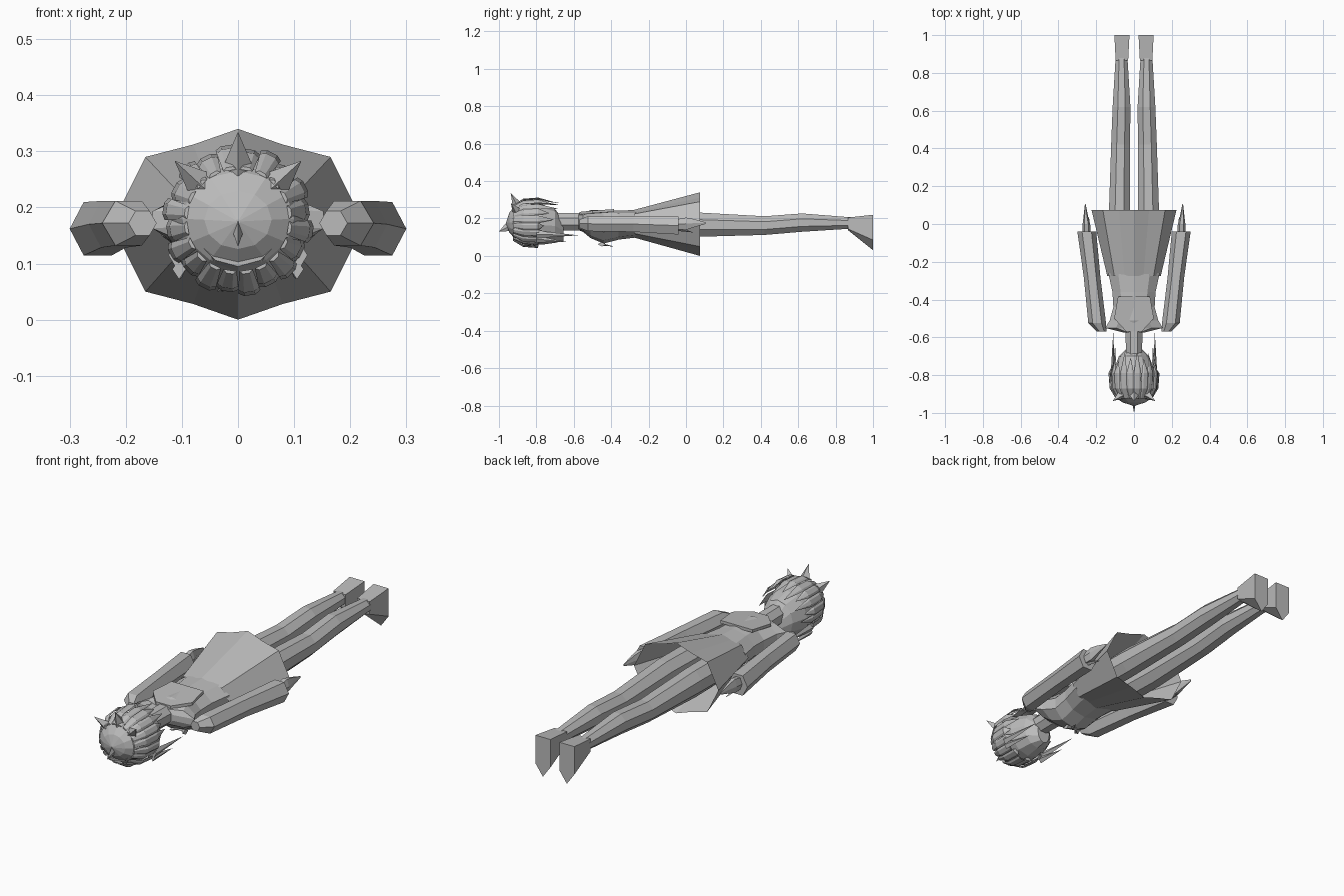
import bpy, bmesh, math
from mathutils import Vector

if "Cube" in bpy.data.objects:
    bpy.data.objects.remove(bpy.data.objects["Cube"])

# One plain grey for the whole figure (lying along y, head at -y, chest down)
grey = bpy.data.materials.new("plain_grey")
grey.diffuse_color = (0.5, 0.5, 0.5, 1)
grey.use_nodes = True
grey.node_tree.nodes["Principled BSDF"].inputs["Base Color"].default_value = grey.diffuse_color


def finish(name, bm):
    bmesh.ops.recalc_face_normals(bm, faces=bm.faces)
    me = bpy.data.meshes.new(name)
    bm.to_mesh(me)
    bm.free()
    me.materials.append(grey)
    ob = bpy.data.objects.new(name, me)
    bpy.context.collection.objects.link(ob)
    return ob


def skin(name, rings, caps=True):
    """Join equal-length rings of points into a tube."""
    bm = bmesh.new()
    vs = [[bm.verts.new(p) for p in r] for r in rings]
    n = len(vs[0])
    for a, b in zip(vs, vs[1:]):
        for i in range(n):
            j = (i + 1) % n
            bm.faces.new((a[i], a[j], b[j], b[i]))
    if caps:
        bm.faces.new(vs[0])
        bm.faces.new(vs[-1])
    return finish(name, bm)


def loft(name, secs, n, turn=0.0, caps=True):
    """Sections are (y, centre x, centre z, radius x, radius z)."""
    ang = [2 * math.pi * (i + turn) / n for i in range(n)]
    return skin(name, [[(cx + rx * math.cos(a), y, cz + rz * math.sin(a)) for a in ang]
                       for y, cx, cz, rx, rz in secs], caps)


def spike(name, base, tip, wide, thick, side):
    """Four-sided pointed spike; side is the width direction."""
    base, tip, side = Vector(base), Vector(tip), Vector(side).normalized()
    nor = (tip - base).cross(side).normalized()
    bm = bmesh.new()
    b = [bm.verts.new(base + d) for d in (side * wide, nor * thick, -side * wide, -nor * thick)]
    t = bm.verts.new(tip)
    bm.faces.new(b)
    for i in range(4):
        bm.faces.new((b[i], b[(i + 1) % 4], t))
    return finish(name, bm)


# Skirt: flared twelve-sided open bell
half = [(0, .17), (.08, .142), (.165, .12), (.225, 0), (.165, -.12), (.08, -.142), (0, -.17)]
hem = half + [(-x, z) for x, z in half[-2:0:-1]]
skin("skirt", [[(x * .63, -.275, .172 + z * .44) for x, z in hem],
               [(x, .075, .17 + z) for x, z in hem],
               [(x * .6, -.2, .17 + z * .42) for x, z in hem]], False)

# Torso, neck
loft("torso", [(-.26, 0, .172, .143, .073), (-.36, 0, .165, .12, .078),
               (-.44, 0, .156, .115, .09), (-.51, 0, .17, .135, .075),
               (-.55, 0, .178, .16, .05), (-.575, 0, .183, .055, .045)], 10, .5)
loft("neck", [(-.56, 0, .183, .05, .05), (-.69, 0, .183, .045, .05)], 8, .5)

# Sailor collar flap on the back and bow on the chest
skin("collar_flap", [[(-.085, -.385, z), (.085, -.385, z), (.105, -.5, z - .008),
                      (.04, -.57, z - .015), (-.04, -.57, z - .015), (-.105, -.5, z - .008)]
                     for z in (.236, .25)])
for s in (-1, 1):
    spike("bow_loop", (s * .035, -.45, .062), (0, -.43, .058), .022, .012, (0, 1, 0))
    spike("bow_tail", (s * .005, -.44, .06), (s * .03, -.385, .05), .012, .006, (1, 0, 0))

    # Arms with open sleeve cuffs and pointed hands
    loft("arm", [(-.57, s * .17, .172, .025, .025), (-.525, s * .195, .172, .047, .046),
                 (-.28, s * .222, .17, .044, .048),
                 (-.04, s * .25, .162, .05, .055)], 6)
    loft("hand", [(-.06, s * .25, .168, .022, .03), (0, s * .252, .172, .02, .038),
                  (.04, s * .255, .175, .012, .026), (.105, s * .258, .175, .002, .005)], 6)
    spike("thumb", (s * .245, -.04, .145), (s * .238, .04, .125), .014, .012, (1, 0, 0))

    # Legs and feet
    loft("leg", [(-.2, s * .075, .168, .066, .066), (.07, s * .077, .167, .06, .07),
                 (.42, s * .071, .162, .054, .054), (.62, s * .066, .178, .051, .053),
                 (.88, s * .066, .176, .034, .033)], 8, .5)
    x = s * .064
    skin("foot", [[(x - .033, .865, .205), (x + .033, .865, .205), (x + .033, .865, .145),
                   (x, .865, .138), (x - .033, .865, .145)],
                  [(x - .04, 1, .22), (x + .04, 1, .22), (x + .04, 1, .085),
                   (x, 1, .03), (x - .04, 1, .085)]])

    # Long side locks in front of the shoulders
    spike("side_lock", (s * .112, -.8, .115), (s * .11, -.575, .11), .02, .012, (0, 0, 1))
    spike("side_lock", (s * .105, -.8, .09), (s * .1, -.64, .075), .018, .012, (0, 0, 1))

# Head and cap of hair
loft("head", [(-.925, 0, .175, .08, .08), (-.85, 0, .17, .108, .108), (-.77, 0, .165, .106, .105),
              (-.7, 0, .16, .08, .09), (-.655, 0, .135, .035, .055)], 12)
loft("hair_cap", [(-.962, 0, .175, .004, .004), (-.945, 0, .178, .06, .052),
                  (-.918, 0, .18, .1, .085), (-.87, 0, .178, .118, .115),
                  (-.83, 0, .177, .118, .118)], 12)

# Hair strands all round: short fringe at the face, longer at the back
N = 20
for i in range(N):
    a = 2 * math.pi * (i + .5) / N
    out = Vector((math.cos(a), 0, math.sin(a)))
    tan = Vector((-math.sin(a), 0, math.cos(a)))
    back = out.z
    end = -.715 + .04 * max(back, 0) - .075 * max(-back, 0) - .035 * (i % 2)
    r = .128 + .007 * (i % 2)
    mid = Vector((0, 0, .177))

    def ring(y, rad, w, t):
        c = mid + out * rad + Vector((0, y, 0))
        return [c - tan * w, c - tan * w * .5 + out * t, c + tan * w * .5 + out * t, c + tan * w]
    skin("hair_strand", [ring(-.925, .09, .012, .006), ring(-.87, r - .012, .019, .006),
                         ring(-.79, r - .006, .02, .006), ring(end, r - .022, .001, .001)])

# Crown spikes on the back of the head, and a small top tuft
for a in (42, 90, 138):
    c, s = math.cos(math.radians(a)), math.sin(math.radians(a))
    spike("crown_spike", (c * .085, -.9, .18 + s * .085), (c * .152, -.937, .178 + s * .157),
          .03, .028, (-s, 0, c))
spike("top_tuft", (0, -.95, .155), (0, -1, .13), .009, .025, (1, 0, 0))
